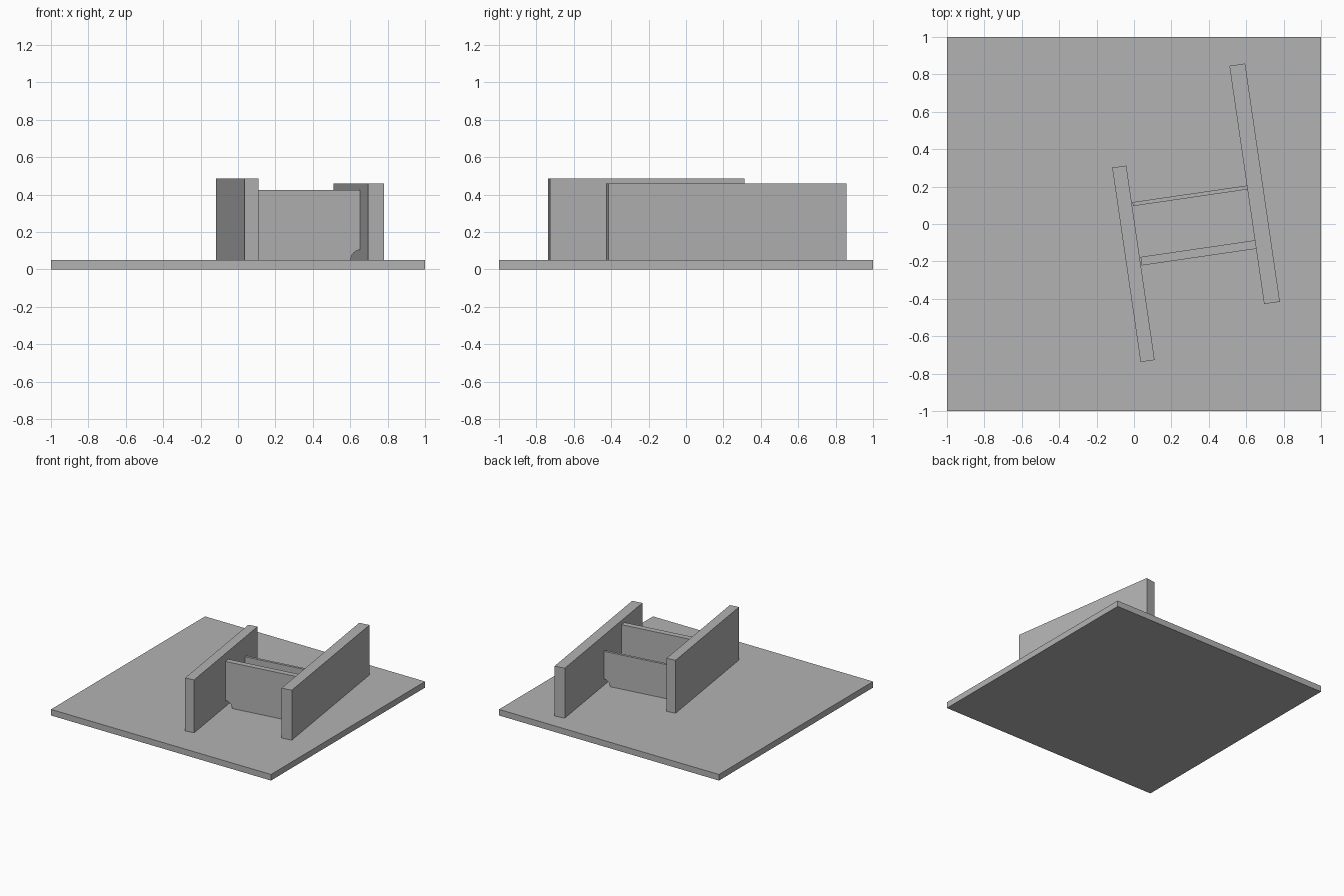
import bpy
import bmesh
from math import radians, sin, cos, pi
from mathutils import Matrix, Vector

cube = bpy.data.objects.get("Cube")
if cube:
    bpy.data.objects.remove(cube, do_unlink=True)

BASE_TOP = 0.05
TURN = radians(8.3)      # the whole bracket is turned on its base plate
NOTCH = 0.055            # radius of the cut-outs at the rib corners

steel = bpy.data.materials.new("plain grey")
steel.use_nodes = True
grey = (0.45, 0.45, 0.45, 1)
steel.diffuse_color = grey
steel.node_tree.nodes["Principled BSDF"].inputs["Base Color"].default_value = grey


def plate(name, outline, thickness, location, turn):
    """Upright plate: an (x, z) outline extruded evenly about y = 0."""
    bm = bmesh.new()
    face = bm.faces.new([bm.verts.new((x, -thickness / 2, z)) for x, z in outline])
    extruded = bmesh.ops.extrude_face_region(bm, geom=[face])["geom"]
    moved = [v for v in extruded if isinstance(v, bmesh.types.BMVert)]
    bmesh.ops.translate(bm, verts=moved, vec=(0, thickness, 0))
    bmesh.ops.recalc_face_normals(bm, faces=bm.faces)
    mesh = bpy.data.meshes.new(name)
    bm.to_mesh(mesh)
    bm.free()
    mesh.materials.append(steel)
    obj = bpy.data.objects.new(name, mesh)
    obj.matrix_world = Matrix.Translation(Vector(location)) @ Matrix.Rotation(turn, 4, "Z")
    bpy.context.collection.objects.link(obj)
    return obj


def rectangle(length, height):
    h = length / 2
    return [(-h, 0), (h, 0), (h, height), (-h, height)]


def notched(length, height, steps=8):
    """Rectangle with a quarter-round cut-out at each lower corner."""
    h = length / 2
    arc = [(h - NOTCH * cos(a), NOTCH * sin(a))
           for a in (pi / 2 * i / steps for i in range(steps + 1))]
    mirrored = [(-x, z) for x, z in reversed(arc)]
    return arc + [(h, height), (-h, height)] + mirrored


# Square base plate
plate("base_plate", rectangle(2, BASE_TOP), 2, (0, 0, 0), 0)

# Two long side walls
for name, length, top, thickness, x, y in (
        ("right_wall", 1.05, 0.485, 0.076, -0.003, -0.213),
        ("left_wall", 1.287, 0.46, 0.085, 0.645, 0.215)):
    plate(name, rectangle(length, top - BASE_TOP), thickness,
          (x, y, BASE_TOP), TURN + pi / 2)

# Cross ribs between the walls
for name, top, thickness, x, y in (
        ("front_rib", 0.425, 0.046, 0.346, -0.154),
        ("rear_rib", 0.33, 0.021, 0.301, 0.151)):
    plate(name, notched(0.622, top - BASE_TOP), thickness,
          (x, y, BASE_TOP), TURN)
